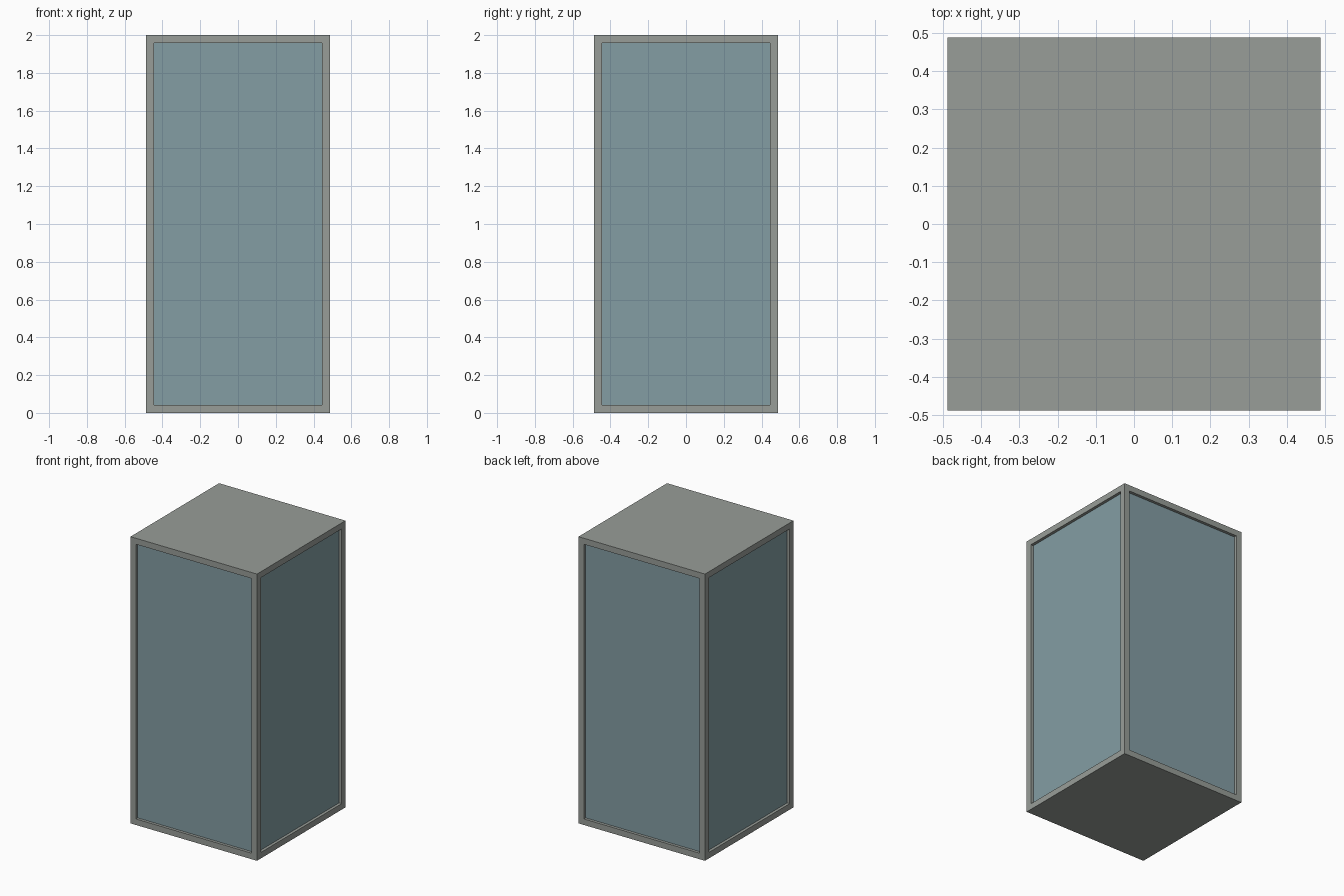
import bpy, bmesh

if "Cube" in bpy.data.objects:
    bpy.data.objects.remove(bpy.data.objects["Cube"])

WIDTH, HEIGHT = 0.976, 2.0
FRAME, RECESS = 0.042, 0.02


def material(name, srgb):
    m = bpy.data.materials.new(name)
    m.diffuse_color = [((c / 255 + 0.055) / 1.055) ** 2.4 for c in srgb] + [1.0]
    m.use_nodes = True
    m.node_tree.nodes["Principled BSDF"].inputs["Base Color"].default_value = m.diffuse_color
    return m


# Solid box standing on the ground
bm = bmesh.new()
bmesh.ops.create_cube(bm, size=1)
for v in bm.verts:
    v.co = (v.co.x * WIDTH, v.co.y * WIDTH, (v.co.z + 0.5) * HEIGHT)
bm.normal_update()

# Recessed glass pane in each of the four sides, leaving an even frame
panes = [f for f in bm.faces if abs(f.normal.z) < 0.5]
bmesh.ops.inset_individual(bm, faces=panes, thickness=FRAME, use_even_offset=True)
walls = bmesh.ops.inset_individual(bm, faces=panes, thickness=0, depth=-RECESS)["faces"]
for f in panes:
    f.material_index = 1
for f in walls:
    f.material_index = 0

mesh = bpy.data.meshes.new("glazed_cabinet")
bm.to_mesh(mesh)
bm.free()
mesh.materials.append(material("grey frame", (152, 157, 152)))
mesh.materials.append(material("blue grey glass", (132, 158, 164)))
bpy.context.collection.objects.link(bpy.data.objects.new("glazed_cabinet", mesh))
